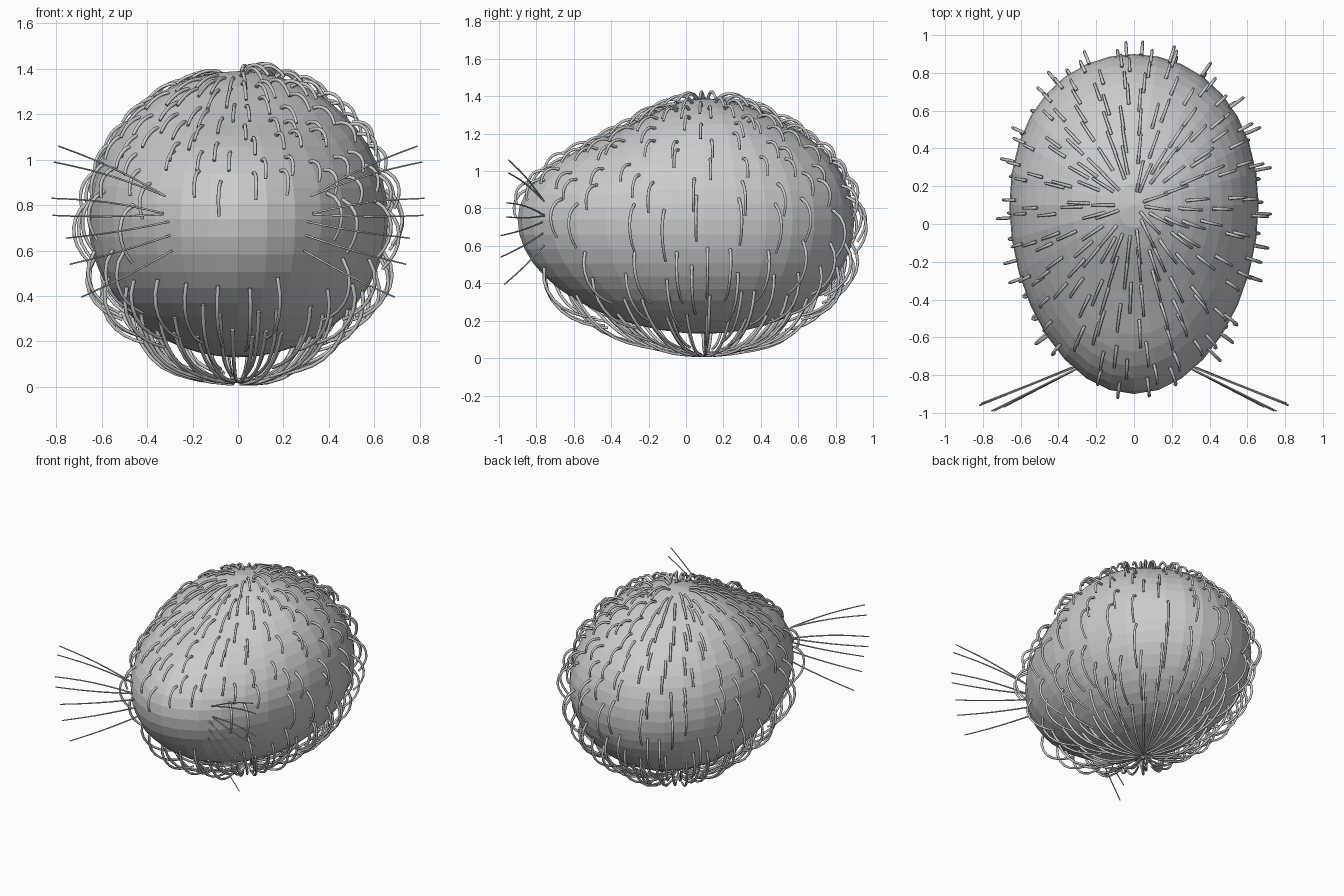
import bpy, bmesh, random
from math import sin, cos, pi
from mathutils import Vector

if "Cube" in bpy.data.objects:
    bpy.data.objects.remove(bpy.data.objects["Cube"])

random.seed(4)


def smooth(t):
    t = max(0.0, min(1.0, t))
    return t * t * (3 - 2 * t)


def egg(p):
    """Map a unit-sphere point to the egg-shaped body."""
    x, y, z = p
    h = 0.61
    if z > 0:
        h = 0.65 * (1 - 0.2 * smooth(-y / 0.65) - 0.1 * smooth(y / 0.7))
    return Vector((0.66 * x, 0.9 * y + 0.1 * (1 - y * y), 0.74 + h * z))


def surf(th, ph):
    return egg((sin(th) * cos(ph), sin(th) * sin(ph), cos(th)))


def normal(th, ph):
    e = 0.01
    a = surf(th + e, ph) - surf(th - e, ph)
    b = surf(th, ph + e) - surf(th, ph - e)
    return a.cross(b).normalized()


def tubes(name, paths, radius, taper=1.0):
    """One mesh of thin round strands following the given paths."""
    cu = bpy.data.curves.new(name, 'CURVE')
    cu.dimensions = '3D'
    cu.bevel_depth = radius
    cu.bevel_resolution = 1
    cu.use_fill_caps = True
    for path in paths:
        sp = cu.splines.new('POLY')
        sp.points.add(len(path) - 1)
        for i, p in enumerate(path):
            sp.points[i].co = (*p, 1)
            sp.points[i].radius = 1 + (taper - 1) * i / (len(path) - 1)
    ob = bpy.data.objects.new(name, cu)
    bpy.context.collection.objects.link(ob)
    bpy.ops.object.select_all(action='DESELECT')
    ob.select_set(True)
    bpy.context.view_layer.objects.active = ob
    bpy.ops.object.convert(target='MESH')


# egg-shaped body
bm = bmesh.new()
bmesh.ops.create_uvsphere(bm, u_segments=32, v_segments=24, radius=1)
for v in bm.verts:
    v.co = egg(v.co)
me = bpy.data.meshes.new("body")
bm.to_mesh(me)
bm.free()
bpy.context.collection.objects.link(bpy.data.objects.new("body", me))


def strand(th, ph):
    """A hair that lifts off the surface and droops along the meridian."""
    low = smooth((th - 1.0) / 0.6)
    under = smooth((th - 1.9) / 0.5)
    length = 0.19 + 0.27 * low + 0.12 * under
    top_lift = 0.016 + 0.03 * smooth((cos(ph) + 0.1) / 0.3)
    lift = (top_lift * (1 - low) + 0.085 * low + 0.03 * under) * random.uniform(0.85, 1.05)
    path = []
    for i in range(8):
        s = i / 7
        t = min(th + length * s, pi - 0.03)
        arch = sin(pi * 0.85 * s ** 0.8) * (1 - under) + sin(pi / 2 * min(1, s * 1.4)) * under
        p = surf(t, ph) + normal(t, ph) * (lift * arch + 0.002)
        p.z = max(p.z, 0.012)
        path.append(p)
    return path


# fur in rings from the crown down to the underside
fur = []
rings = [0.13, 0.3, 0.47, 0.64, 0.82, 1.0, 1.2, 1.42, 1.8, 2.05, 2.3, 2.55]
for k, ring in enumerate(rings):
    count = 18 if k == 0 else 26
    for j in range(count):
        th = ring + random.uniform(-0.07, 0.07)
        ph = 2 * pi * (j + random.uniform(-0.35, 0.35)) / count
        on_face = sin(ph) < -0.8 and 1.3 < th < 2.0
        if not on_face:
            fur.append(strand(th, ph))
tubes("fur", fur, 0.009, 0.8)

# whiskers: start x, start z, end x, end y, end z
specs = [
    (0.32, 0.84, 0.79, -0.95, 1.06),
    (0.32, 0.84, 0.81, -0.95, 0.99),
    (0.33, 0.765, 0.82, -0.96, 0.83),
    (0.33, 0.76, 0.815, -0.96, 0.755),
    (0.29, 0.73, 0.755, -0.99, 0.655),
    (0.29, 0.67, 0.74, -0.99, 0.54),
    (0.29, 0.60, 0.69, -0.97, 0.395),
]
whiskers = []
for side in (-1, 1):
    for x0, z0, x1, y1, z1 in specs:
        a = Vector((side * x0, -0.76, z0))
        b = Vector((side * x1, y1, z1))
        path = []
        for i in range(7):
            s = i / 6
            p = a.lerp(b, s)
            p.z += 0.015 * sin(pi * s) * (1 if z1 > z0 else -0.5)
            path.append(p)
        whiskers.append(path)
tubes("whiskers", whiskers, 0.005, 0.7)
